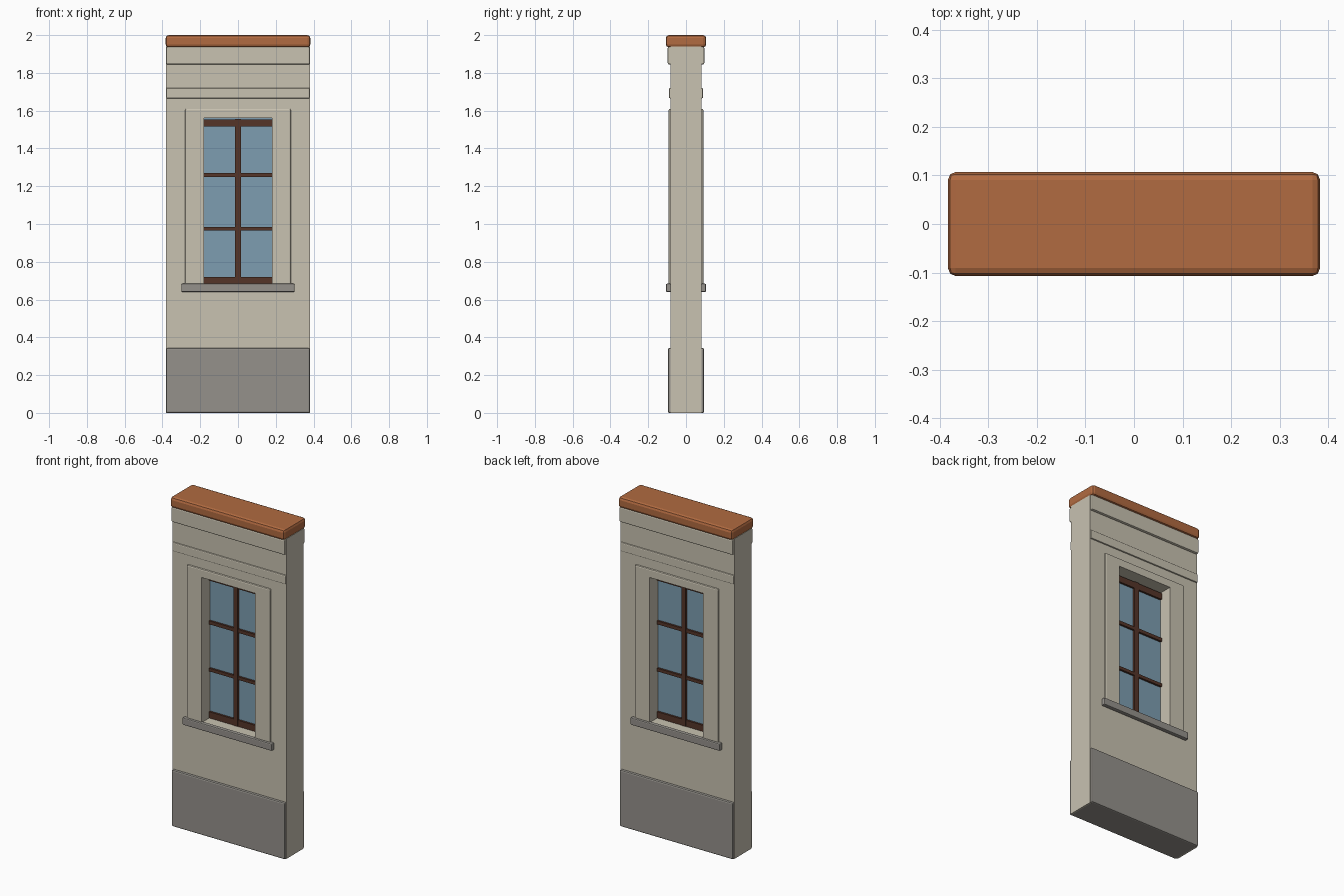
import bpy, bmesh

cube = bpy.data.objects.get("Cube")
if cube:
    bpy.data.objects.remove(cube, do_unlink=True)


def material(name, rgb):
    m = bpy.data.materials.new(name)
    m.use_nodes = True
    m.diffuse_color = (*rgb, 1)
    m.node_tree.nodes["Principled BSDF"].inputs["Base Color"].default_value = (*rgb, 1)
    return m


plaster = material("cream plaster", (0.58, 0.54, 0.44))
stone = material("grey stone", (0.30, 0.285, 0.26))
tile = material("terracotta", (0.44, 0.145, 0.052))
wood = material("dark brown wood", (0.09, 0.036, 0.022))
glass = material("blue glass", (0.205, 0.337, 0.44))


def finish(name, bm, mat):
    bmesh.ops.recalc_face_normals(bm, faces=bm.faces)
    mesh = bpy.data.meshes.new(name)
    bm.to_mesh(mesh)
    bm.free()
    mesh.materials.append(mat)
    obj = bpy.data.objects.new(name, mesh)
    bpy.context.collection.objects.link(obj)
    return obj


def box(name, mat, x, y, z, bevel=0.0, segments=2):
    """Box between the (low, high) ranges x, y and z."""
    bm = bmesh.new()
    bmesh.ops.create_cube(bm, size=1)
    for v in bm.verts:
        v.co = [r[0] if c < 0 else r[1] for c, r in zip(v.co, (x, y, z))]
    if bevel:
        bmesh.ops.bevel(bm, geom=bm.edges[:], offset=bevel, segments=segments,
                        profile=0.5, affect='EDGES')
    return finish(name, bm, mat)


def ring(name, mat, outer, inner, depth, bevel=0.0):
    """Slab with a rectangular hole; outer and inner are (half width, low, high)."""
    bm = bmesh.new()

    def loop(r, y):
        w, lo, hi = r
        return [bm.verts.new(p) for p in
                ((-w, y, lo), (w, y, lo), (w, y, hi), (-w, y, hi))]

    loops = [loop(outer, -depth), loop(outer, depth), loop(inner, depth), loop(inner, -depth)]
    for a, b in zip(loops, loops[1:] + loops[:1]):
        for i in range(4):
            j = (i + 1) % 4
            bm.faces.new((a[i], a[j], b[j], b[i]))
    if bevel:
        rim = set(loops[0] + loops[1])
        edges = [e for e in bm.edges if all(v in rim for v in e.verts)]
        bmesh.ops.bevel(bm, geom=edges, offset=bevel, segments=2, profile=0.5, affect='EDGES')
    return finish(name, bm, mat)


def both(d):
    return (-d, d)


# Wall with its window opening, and the raised surround lining it
ring("wall", plaster, (0.381, 0.0, 1.94), (0.19, 0.67, 1.57), 0.082)
ring("window_surround", plaster, (0.28, 0.655, 1.61), (0.18, 0.68, 1.56), 0.092, 0.007)

# Horizontal courses across the wall
box("plinth", stone, both(0.38), both(0.096), (0.0, 0.343), 0.008)
box("string_course", plaster, both(0.3805), both(0.09), (1.665, 1.72), 0.006)
box("cornice", plaster, both(0.3805), both(0.097), (1.845, 1.938), 0.007)
box("coping", tile, both(0.383), both(0.107), (1.935, 2.0), 0.016)

# Sills on both faces
for side, s in (("front", -1), ("back", 1)):
    box(side + "_sill", stone, both(0.30), sorted((s * 0.08, s * 0.106)), (0.64, 0.684), 0.006)

# Glazing and its bars
box("window_glass", glass, both(0.181), both(0.01), (0.68, 1.56))
box("mullion", wood, both(0.015), both(0.024), (0.682, 1.555))
for name, lo, hi in (("bottom_rail", 0.682, 0.72), ("lower_transom", 0.965, 0.984),
                     ("upper_transom", 1.25, 1.271), ("top_rail", 1.515, 1.553)):
    box(name, wood, both(0.18), both(0.022), (lo, hi))
